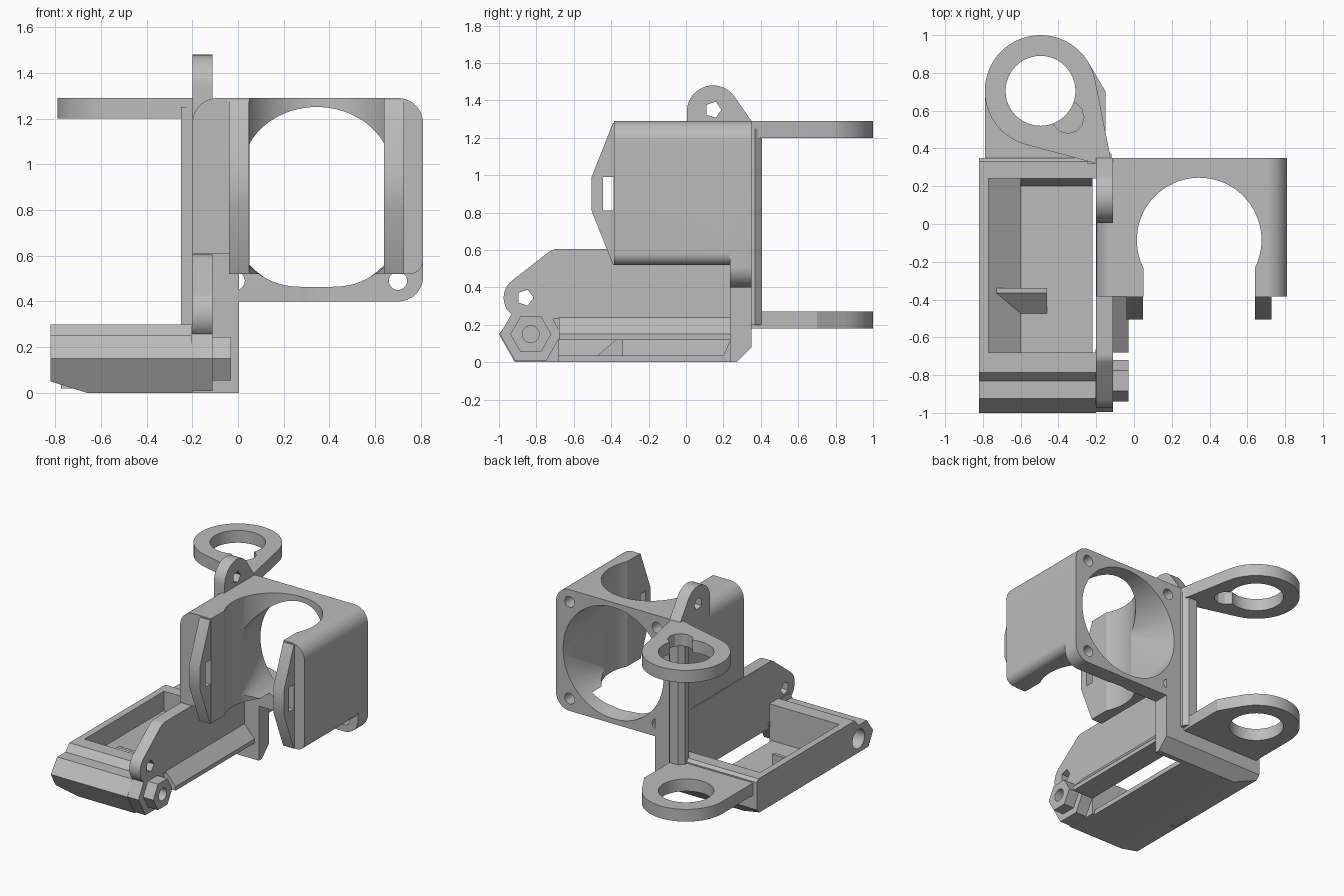
import bpy, bmesh, math
from mathutils import Vector
from mathutils.geometry import convex_hull_2d

if "Cube" in bpy.data.objects:
    bpy.data.objects.remove(bpy.data.objects["Cube"])

grey = bpy.data.materials.new("plain grey")
grey.use_nodes = True
grey.diffuse_color = (0.5, 0.5, 0.5, 1)
grey.node_tree.nodes["Principled BSDF"].inputs["Base Color"].default_value = (0.5, 0.5, 0.5, 1)

PLACE = {
    "x": lambda a, b, t: (t, a, b),
    "y": lambda a, b, t: (a, t, b),
    "z": lambda a, b, t: (a, b, t),
}


def arc(cx, cy, r, start=0, end=360, n=48):
    """Points on an arc; a full circle leaves out the repeated end point."""
    count = n if end - start >= 360 else n + 1
    angles = [math.radians(start + (end - start) * i / n) for i in range(count)]
    return [(cx + r * math.cos(a), cy + r * math.sin(a)) for a in angles]


def hull(points):
    return [points[i] for i in convex_hull_2d([Vector(p) for p in points])]


def finish(name, bm):
    bmesh.ops.recalc_face_normals(bm, faces=bm.faces)
    mesh = bpy.data.meshes.new(name)
    bm.to_mesh(mesh)
    bm.free()
    mesh.materials.append(grey)
    ob = bpy.data.objects.new(name, mesh)
    bpy.context.collection.objects.link(ob)
    return ob


def prism(name, axis, points, lo, hi):
    """Extrude a flat outline along one axis."""
    bm = bmesh.new()
    face = bm.faces.new([bm.verts.new(PLACE[axis](a, b, lo)) for a, b in points])
    out = bmesh.ops.extrude_face_region(bm, geom=[face])
    verts = [v for v in out["geom"] if isinstance(v, bmesh.types.BMVert)]
    bmesh.ops.translate(bm, verts=verts, vec=PLACE[axis](0, 0, hi - lo))
    return finish(name, bm)


def box(name, x0, x1, y0, y1, z0, z1):
    return prism(name, "z", [(x0, y0), (x1, y0), (x1, y1), (x0, y1)], z0, z1)


def activate(ob):
    bpy.ops.object.select_all(action="DESELECT")
    ob.select_set(True)
    bpy.context.view_layer.objects.active = ob


def combine(ob, others, operation="DIFFERENCE"):
    for other in others:
        mod = ob.modifiers.new("join", "BOOLEAN")
        mod.operation, mod.object, mod.solver = operation, other, "EXACT"
        activate(ob)
        bpy.ops.object.modifier_apply(modifier=mod.name)
        bpy.data.objects.remove(other)
    return ob


# Fan housing with a wider mounting flange at the back
CX, CZ = 0.345, 0.845
outline = [(-0.2, 0.61), (-0.04, 0.61), (-0.04, 0.52)]
outline += arc(0.75, 0.58, 0.06, -90, 0, 8)
outline += arc(0.7, 1.18, 0.11, 0, 90, 12) + arc(-0.09, 1.18, 0.11, 90, 180, 12)
housing = prism("fan_housing", "y", outline, -0.385, 0.35)
outline = [(-0.2, 0.4)] + arc(0.7, 0.51, 0.11, -90, 0, 12)
outline += arc(0.7, 1.18, 0.11, 0, 90, 12) + arc(-0.09, 1.18, 0.11, 90, 180, 12)
flange = prism("flange", "y", outline, 0.235, 0.35)
combine(housing, [flange], "UNION")

# Round well with a front slot, and the funnel from the back opening
well = prism("well", "z", arc(CX, -0.085, 0.33, n=72), 0.3, 1.5)
slot = box("slot", 0.05, 0.64, -0.6, -0.1, 0.3, 1.5)
bm = bmesh.new()
for x, z in arc(CX, CZ, 0.41, n=64):
    bm.verts.new((x, 0.36, z))
for x, z in arc(CX, 0.91, 0.33, 27, 153, 24) + [(0.05, 0.545), (0.64, 0.545)]:
    bm.verts.new((x, -0.1, z))
bmesh.ops.convex_hull(bm, input=bm.verts)
funnel = finish("funnel", bm)
screws = [prism("screw_hole", "y", arc(x, z, 0.04, n=24), 0.18, 0.4)
          for x in (-0.01, 0.7) for z in (0.49, 1.2)]
combine(housing, [well, slot, funnel] + screws)

# Front ears with a strap slot
for side, x in (("right", -0.04), ("left", 0.64)):
    ear = prism(side + "_ear", "x", [(-0.37, 0.52), (-0.39, 0.52), (-0.505, 0.81),
                (-0.505, 0.99), (-0.39, 1.28), (-0.37, 1.28)], x, x + 0.087)
    combine(ear, [box("ear_slot", x - 0.1, x + 0.2, -0.445, -0.387, 0.81, 0.99)])

# Lug on top of the housing
lug = prism("top_lug", "x", hull(arc(0.145, 1.34, 0.14) + [(0.005, 1.2), (0.35, 1.29), (0.35, 1.2)]),
            -0.2, -0.112)
combine(lug, [prism("nut_hole", "x", arc(0.145, 1.35, 0.045, n=5), -0.4, 0.1)])

# Upright side plate with a rounded front lug
plate = prism("side_plate", "x", hull(arc(-0.86, 0.345, 0.115) + arc(-0.69, 0.535, 0.07, 80, 130, 8)
              + [(0.3, 0.605), (0.3, 0.235), (-0.8, 0.235)]), -0.2, -0.112)
combine(plate, [prism("nut_hole", "x", arc(-0.86, 0.345, 0.045, n=5), -0.4, 0.1)])

# Sloped beam below the plate and the corner column
prism("side_beam", "y", [(-0.2, 0.24), (-0.112, 0.24), (-0.03, 0.15), (-0.03, 0.12), (-0.2, 0.12)],
      -0.68, 0.24)
prism("corner_column", "x", [(0.235, 0), (0.27, 0), (0.35, 0.08), (0.35, 0.53), (0.235, 0.53)],
      -0.2, 0.005)

# Long tray: side profile trimmed by a lower outer chamfer
tray = prism("tray", "x", [(-1, 0.15), (-0.915, 0), (0.27, 0), (0.35, 0.08), (0.35, 0.28),
             (0.33, 0.3), (-0.785, 0.3), (-0.83, 0.25), (-0.925, 0.25)], -0.82, -0.2)
chamfer = prism("chamfer", "y", [(-0.9, 0.075), (-0.82, 0.05), (-0.66, 0), (-0.66, -0.1), (-0.9, -0.1)],
                -1.2, 0.6)
pocket = prism("pocket", "y", [(-0.77, 0.5), (-0.77, 0.16), (-0.6, 0.035), (-0.22, 0.035),
               (-0.22, -0.1), (-0.1, -0.1), (-0.1, 0.5)], -0.68, 0.24)
hinge_hole = prism("hinge_hole", "x", arc(-0.83, 0.15, 0.07, n=32), -1, -0.3)
combine(tray, [chamfer, pocket, hinge_hole])

# Wedge rib and low end ramp inside the tray
prism("tray_rib", "x", [(-0.34, 0.02), (-0.34, 0.13), (-0.365, 0.13), (-0.49, 0.02)], -0.775, -0.46)
prism("tray_ramp", "x", [(0.25, 0.02), (0.25, 0.15), (0.2, 0.035), (0.2, 0.02)], -0.6, -0.22)

# Hexagonal hinge boss with a wider collar
for name, radius, x0, x1 in (("hinge_collar", 0.165, -0.205, -0.112), ("hinge_boss", 0.11, -0.115, -0.03)):
    boss = prism(name, "x", arc(-0.83, 0.15, radius, n=6), x0, x1)
    combine(boss, [prism("pin_hole", "x", arc(-0.83, 0.15, 0.045, n=24), -0.4, 0.1)])

# Upper and lower rings reaching out at the back
RING = (-0.495, 0.705)
upper = prism("upper_ring", "z", hull(arc(*RING, 0.295, n=64) + [(-0.2, 0.32), (-0.12, 0.33)]), 1.2, 1.29)
combine(upper, [prism("ring_hole", "z", arc(*RING, 0.185), 1, 1.5),
                prism("ring_notch", "z", arc(-0.35, 0.565, 0.085, n=12), 1, 1.5)])
lower = prism("lower_ring", "z", hull(arc(*RING, 0.295, n=64)
              + [(-0.79, 0.33), (-0.15, 0.33), (-0.15, 0.7)]), 0.18, 0.27)
combine(lower, [prism("ring_hole", "z", arc(*RING, 0.185), 0, 0.5)])

# Faceted post joining the rings
prism("ring_post", "z", [(-0.25, 0.32), (-0.25, 0.37), (-0.22, 0.405), (-0.15, 0.405),
      (-0.12, 0.37), (-0.12, 0.32)], 0.2, 1.25)

for ob in list(bpy.context.scene.objects):
    if ob.type == "MESH" and grey.name in ob.data.materials:
        activate(ob)
        bpy.ops.object.shade_smooth_by_angle(angle=math.radians(25))
